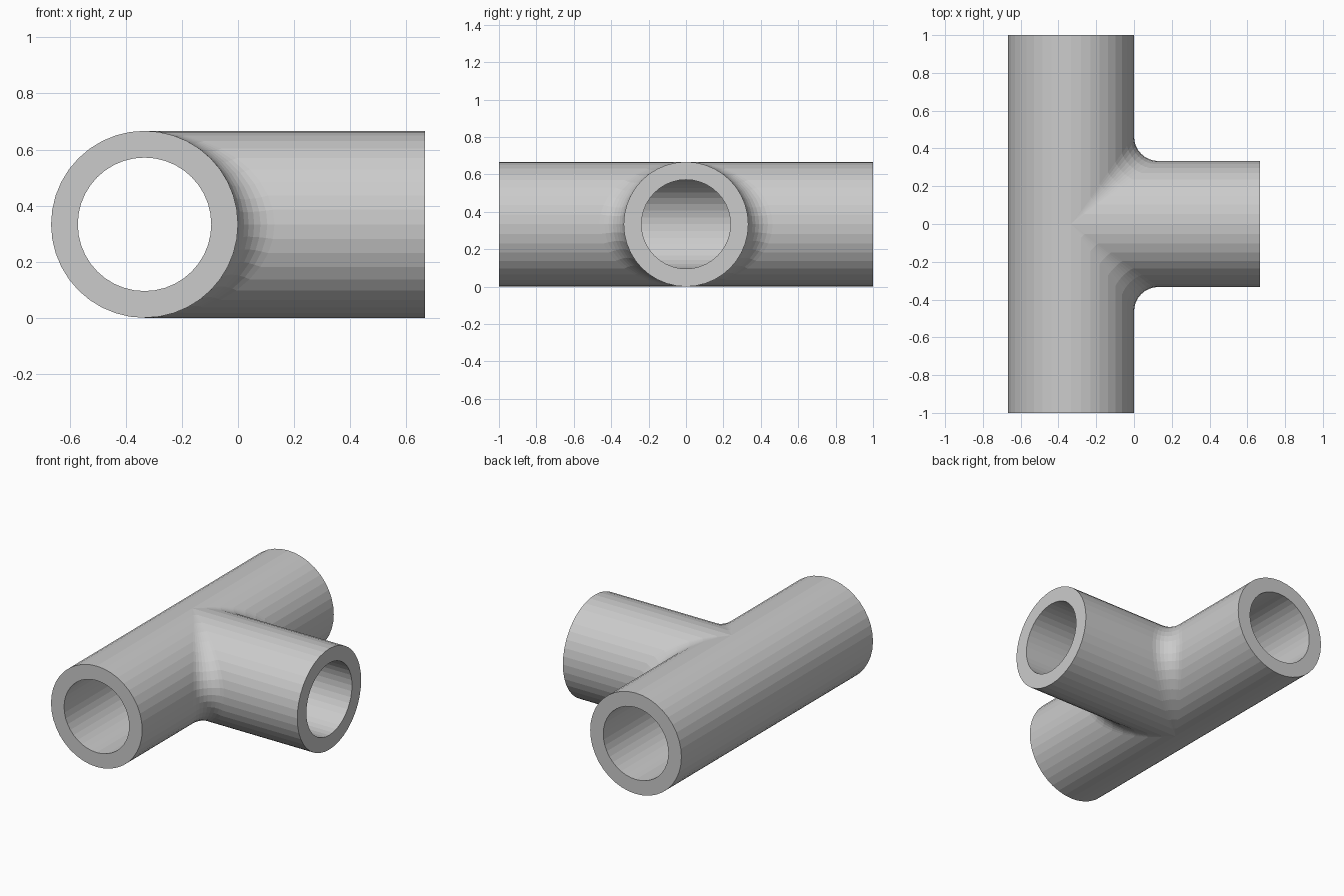
import bpy, bmesh
from math import sin, cos, pi
from mathutils import Vector

if "Cube" in bpy.data.objects:
    bpy.data.objects.remove(bpy.data.objects["Cube"])

R, BORE, FILLET = 1 / 3, 0.238, 0.13
AXIS = Vector((-1 / 3, 0, 1 / 3))   # where the two pipe axes meet
QUARTER, ARC = 10, 8                # sides per quarter turn, fillet steps


def front_path(rad, fillet, t):
    """Run along the main pipe, round the crotch, out along the branch."""
    c, s = cos(t), sin(t)
    centre = Vector(((rad + fillet) * c, (rad + fillet) * c, (rad + fillet) * s))
    d1, d2 = Vector((-c, 0, -s)), Vector((0, -c, -s))
    pts = [Vector((rad * c, 1, rad * s))]
    ang = d1.angle(d2)
    for k in range(ARC + 1 if fillet else 1):
        f = k / ARC
        d = d1 if ang < 1e-4 else (d1 * sin((1 - f) * ang) + d2 * sin(f * ang)) / sin(ang)
        pts.append(centre + fillet * d if fillet else Vector((rad * c, rad * c, rad * s)))
    pts.append(Vector((1, rad * c, rad * s)))
    return pts


def back_path(rad, t):
    return [Vector((rad * cos(t), y, rad * sin(t))) for y in (1, 0)]


def sheet(bm, rows):
    grid = [[bm.verts.new(p + AXIS) for p in row] for row in rows]
    for a, b in zip(grid, grid[1:]):
        for i in range(len(a) - 1):
            bm.faces.new((a[i], a[i + 1], b[i + 1], b[i]))


bm = bmesh.new()
angles = [-pi / 2 + pi * i / (2 * QUARTER) for i in range(2 * QUARTER + 1)]

# outer skin and bore
outer = [front_path(R, FILLET, t) for t in angles]
inner = [front_path(BORE, 0, t) for t in angles]
outer_back = [back_path(R, t + pi) for t in angles]
inner_back = [back_path(BORE, t + pi) for t in angles]
for rows in (outer, inner, outer_back, inner_back):
    sheet(bm, rows)

# ring-shaped ends of the main pipe and the branch
for o, i, end in ((outer, inner, 0), (outer, inner, -1), (outer_back, inner_back, 0)):
    sheet(bm, [(a[end], b[end]) for a, b in zip(o, i)])

# mirror to the other half and weld
half = bm.verts[:] + bm.edges[:] + bm.faces[:]
copy = bmesh.ops.duplicate(bm, geom=half)["geom"]
for v in copy:
    if isinstance(v, bmesh.types.BMVert):
        v.co.y = -v.co.y
bmesh.ops.remove_doubles(bm, verts=bm.verts[:], dist=1e-4)
bmesh.ops.recalc_face_normals(bm, faces=bm.faces[:])

mesh = bpy.data.meshes.new("tee_pipe")
bm.to_mesh(mesh)
bm.free()
tee = bpy.data.objects.new("tee_pipe", mesh)
bpy.context.collection.objects.link(tee)
